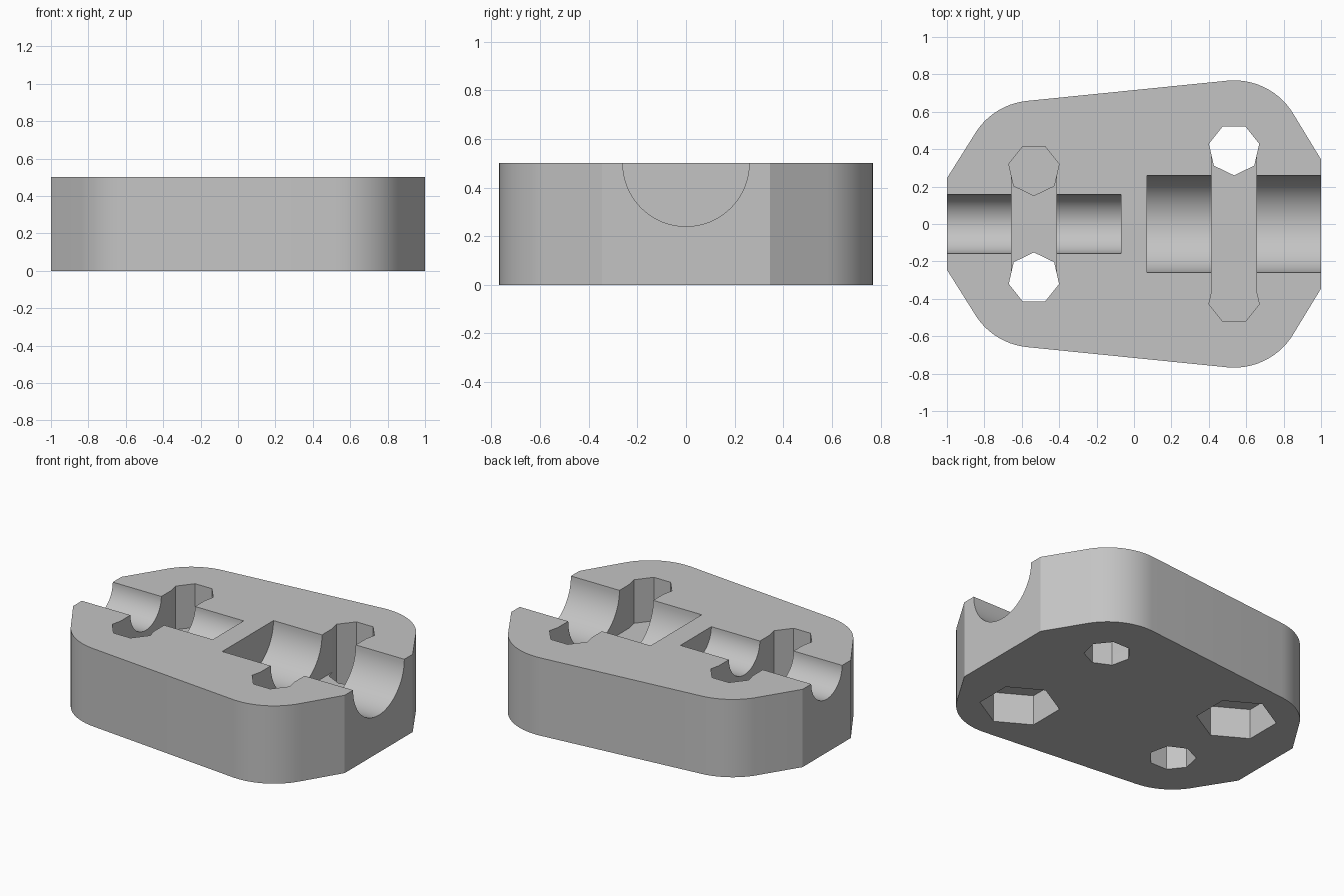
import bpy, bmesh
from math import cos, sin, pi, radians
from mathutils import Matrix

cube = bpy.data.objects.get("Cube")
if cube:
    bpy.data.objects.remove(cube, do_unlink=True)

HEIGHT = 0.5
BOLT_X = 0.535
BOLT_R = 0.138
CORNER_R = 0.37
BOLT_Y = {-1: 0.29, 1: 0.398}      # bolt offset on the narrow and wide side
END_Y = {-1: 0.245, 1: 0.345}      # half width of the flat ends
CHANNEL_R = {-1: 0.157, 1: 0.26}
SLOT_FLOOR = {-1: 0.24, 1: 0.22}
BLIND_FLOOR = 0.22
NUT_CEILING = 0.195

grey = bpy.data.materials.new("plain grey")
grey.use_nodes = True
grey.diffuse_color = (0.55, 0.55, 0.55, 1)
grey.node_tree.nodes["Principled BSDF"].inputs["Base Color"].default_value = (0.55, 0.55, 0.55, 1)


def ring(x, y, radius, sides, start=0.0):
    return [(x + radius * cos(start + 2 * pi * i / sides),
             y + radius * sin(start + 2 * pi * i / sides)) for i in range(sides)]


def make(name, bm):
    bmesh.ops.recalc_face_normals(bm, faces=bm.faces)
    mesh = bpy.data.meshes.new(name)
    bm.to_mesh(mesh)
    bm.free()
    mesh.materials.append(grey)
    obj = bpy.data.objects.new(name, mesh)
    bpy.context.collection.objects.link(obj)
    return obj


def prism(name, points, low, high):
    bm = bmesh.new()
    face = bm.faces.new([bm.verts.new((x, y, low)) for x, y in points])
    top = bmesh.ops.extrude_face_region(bm, geom=[face])["geom"]
    bmesh.ops.translate(bm, vec=(0, 0, high - low),
                        verts=[v for v in top if isinstance(v, bmesh.types.BMVert)])
    return make(name, bm)


def cut(target, cutter):
    cutter.hide_render = True
    mod = target.modifiers.new("cut", "BOOLEAN")
    mod.operation = "DIFFERENCE"
    mod.solver = "EXACT"
    mod.object = cutter
    bpy.context.view_layer.objects.active = target
    bpy.ops.object.modifier_apply(modifier=mod.name)
    bpy.data.objects.remove(cutter, do_unlink=True)


# Block: hull around four round corners and two flat ends
bm = bmesh.new()
for side in (-1, 1):
    for way in (-1, 1):
        outline = ring(side * BOLT_X, way * BOLT_Y[side], CORNER_R, 72)
        outline.append((side, way * END_Y[side]))
        for x, y in outline:
            for z in (0, HEIGHT):
                bm.verts.new((x, y, z))
hull = bmesh.ops.convex_hull(bm, input=bm.verts)
inside = {v for v in hull["geom_interior"] + hull["geom_unused"]
          if isinstance(v, bmesh.types.BMVert)}
bmesh.ops.delete(bm, geom=list(inside), context="VERTS")
bmesh.ops.dissolve_limit(bm, angle_limit=radians(0.5), verts=bm.verts, edges=bm.edges)
block = make("clamp_block", bm)

for side in (-1, 1):
    # Half-round cable channel, open at its end
    bm = bmesh.new()
    bmesh.ops.create_cone(bm, cap_ends=True, segments=64, radius1=CHANNEL_R[side],
                          radius2=CHANNEL_R[side], depth=1.03,
                          matrix=Matrix.Translation((side * 0.585, 0, HEIGHT))
                          @ Matrix.Rotation(pi / 2, 4, "Y"))
    cut(block, make("channel_cutter", bm))

    # Cross slot joining the two bolt holes
    x, y = side * BOLT_X, BOLT_Y[side]
    slot = [(x + a * 0.12, b * y) for a, b in ((-1, -1), (1, -1), (1, 1), (-1, 1))]
    cut(block, prism("slot_cutter", slot, SLOT_FLOOR[side], 0.7))

    # Seven-sided bolt holes, one through and one closed above a nut pocket
    for way in (-1, 1):
        through = way == side
        hole = ring(x, way * y, BOLT_R, 7, -way * pi / 2)
        cut(block, prism("hole_cutter", hole, -0.2 if through else BLIND_FLOOR, 0.7))
        if not through:
            nut = ring(x, way * y, 0.235, 6, pi / 2)
            cut(block, prism("nut_cutter", nut, -0.2, NUT_CEILING))

bpy.ops.object.select_all(action="DESELECT")
block.select_set(True)
bpy.context.view_layer.objects.active = block
bpy.ops.object.shade_smooth_by_angle(angle=radians(25))
